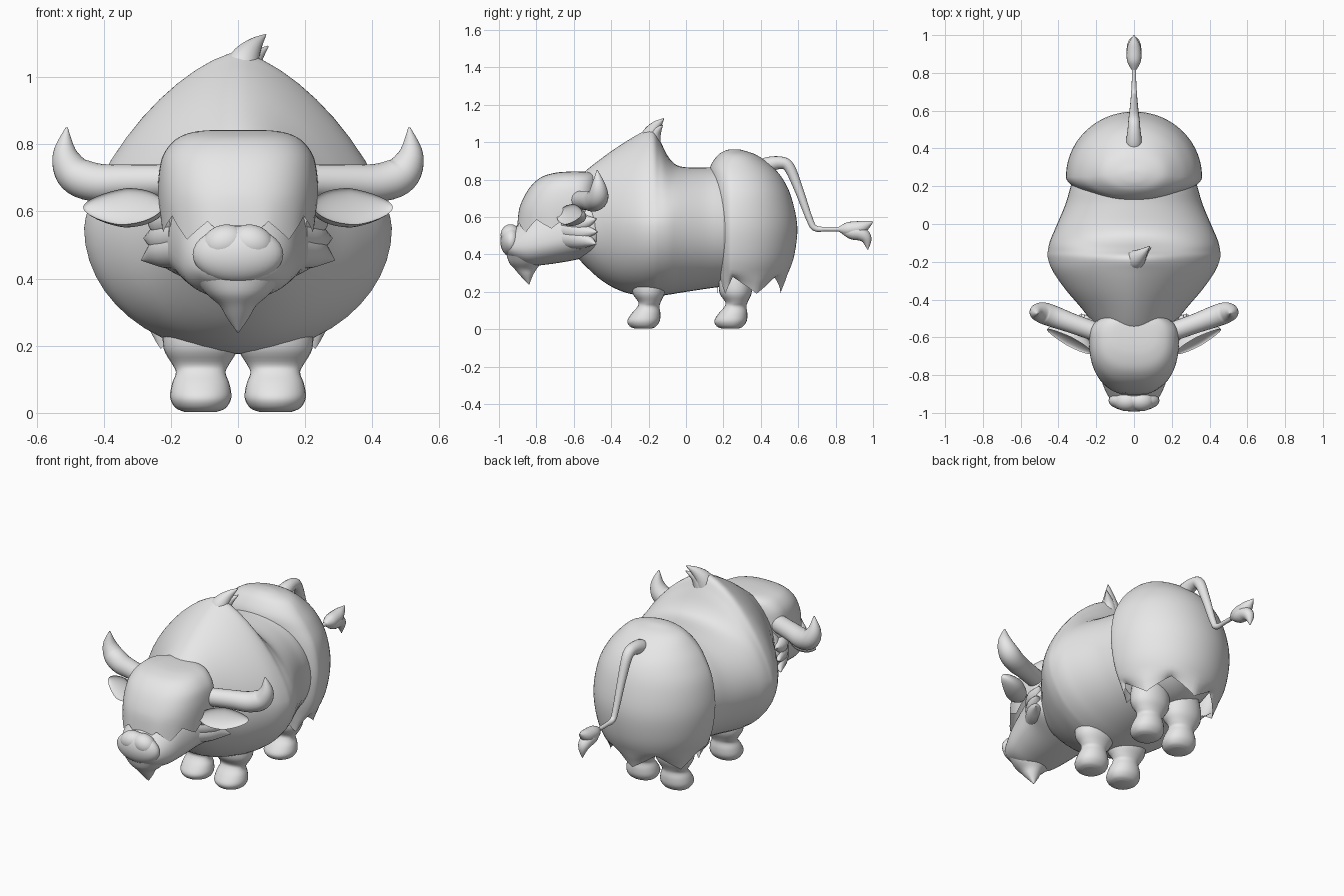
import bpy, bmesh, math
from mathutils import Vector, Matrix

if "Cube" in bpy.data.objects:
    bpy.data.objects.remove(bpy.data.objects["Cube"])

hide = bpy.data.materials.new("light_grey")
hide.diffuse_color = (0.8, 0.8, 0.8, 1)
hide.use_nodes = True
hide.node_tree.nodes["Principled BSDF"].inputs["Base Color"].default_value = hide.diffuse_color


def finish(name, bm, mirror=False, angle=50):
    bmesh.ops.recalc_face_normals(bm, faces=bm.faces)
    me = bpy.data.meshes.new(name)
    bm.to_mesh(me)
    bm.free()
    me.materials.append(hide)
    ob = bpy.data.objects.new(name, me)
    bpy.context.collection.objects.link(ob)
    if mirror:
        ob.modifiers.new("mirror", 'MIRROR').use_mirror_merge = False
    bpy.ops.object.select_all(action='DESELECT')
    ob.select_set(True)
    bpy.context.view_layer.objects.active = ob
    bpy.ops.object.shade_smooth_by_angle(angle=math.radians(angle))
    return ob


def smooth_rows(rows, k=4):
    """Catmull-Rom interpolation between rows of numbers."""
    out = []
    for i in range(len(rows) - 1):
        a, b, c, d = (rows[max(i - 1, 0)], rows[i], rows[i + 1], rows[min(i + 2, len(rows) - 1)])
        for j in range(k):
            t = j / k
            out.append([q + 0.5 * t * (r - p + t * (2 * p - 5 * q + 4 * r - s + t * (3 * (q - r) + s - p)))
                        for p, q, r, s in zip(a, b, c, d)])
    return out + [list(rows[-1])]


def skin(bm, rings, caps=(True, True)):
    vs = [[bm.verts.new(p) for p in ring] for ring in rings]
    n = len(vs[0])
    for a, b in zip(vs, vs[1:]):
        for i in range(n):
            bm.faces.new((a[i], a[(i + 1) % n], b[(i + 1) % n], b[i]))
    if caps[0]:
        bm.faces.new(vs[0])
    if caps[1]:
        bm.faces.new(vs[-1])


def spow(v, e):
    return math.copysign(abs(v) ** e, v)


def loft_y(name, rows, p_bot=2.0, n=48):
    """Rows: y, half width, bottom z, widest z, top z, roundness of the top."""
    rings = []
    for y, w, lo, mid, hi, p_top in smooth_rows(rows):
        ring = []
        for i in range(n):
            a = 2 * math.pi * i / n
            s, c = math.sin(a), math.cos(a)
            e = 2 / (p_top if s > 0 else p_bot)
            ring.append((w * spow(c, e), y, mid + (hi - mid if s > 0 else mid - lo) * spow(s, e)))
        rings.append(ring)
    bm = bmesh.new()
    skin(bm, rings)
    return finish(name, bm)


def stack_z(name, rows, p=2.0, n=48, edge=None, cx=0.0, mirror=False, k=4):
    """Rows from the top down: z, centre y, front radius, back radius, half width."""
    rings, rows_s = [], smooth_rows(rows, k)
    for r, (z, cy, f, b, w) in enumerate(rows_s):
        t = max(0, (r - (len(rows_s) - 1 - k)) / k)
        ring = []
        for i in range(n):
            a = 2 * math.pi * i / n
            s, c = math.sin(a), math.cos(a)
            dz = t * edge(s, i) if edge else 0
            ring.append((cx + w * spow(c, 2 / p), cy + (b if s > 0 else f) * spow(s, 2 / p), z + dz))
        rings.append(ring)
    bm = bmesh.new()
    skin(bm, rings, (True, edge is None))
    return finish(name, bm, mirror)


def tube(name, pts, mirror=False, n=16, k=5):
    """Points: x, y, z, radius."""
    rows = smooth_rows(pts, k)
    pos = [Vector(r[:3]) for r in rows]
    rings, side = [], None
    for i, r in enumerate(rows):
        t = (pos[min(i + 1, len(pos) - 1)] - pos[max(i - 1, 0)]).normalized()
        if side is None:
            side = t.cross(Vector((0, 0, 1)) if abs(t.z) < 0.8 else Vector((0, 1, 0)))
        side = (side - t * side.dot(t)).normalized()
        up = t.cross(side)
        rad = max(r[3], 0.002)
        rings.append([pos[i] + rad * (side * math.cos(2 * math.pi * j / n)
                                      + up * math.sin(2 * math.pi * j / n)) for j in range(n)])
    bm = bmesh.new()
    skin(bm, rings)
    return finish(name, bm, mirror)


def ball(name, loc, size, rot=(0, 0, 0), mirror=False, cup=False):
    bm = bmesh.new()
    bmesh.ops.create_uvsphere(bm, u_segments=32, v_segments=16, radius=1)
    for v in bm.verts:
        if cup:                     # leaf outline with a hollow front side
            v.co.z *= 1 - 0.3 * max(0, v.co.x)
            if v.co.y < 0:
                v.co.y *= -0.3
        v.co = Vector([a * b for a, b in zip(v.co, size)])
    m = Matrix.Translation(loc)
    for ang, ax in zip(rot, 'XYZ'):
        m = m @ Matrix.Rotation(math.radians(ang), 4, ax)
    bm.transform(m)
    return finish(name, bm, mirror)


def zigzag(i, period):
    return abs((i % period) / period * 2 - 1) * 2 - 1


# Humped front body, running back inside the rump
loft_y("body", [
    (-0.62, .15, .43, .56, .76, 2), (-0.55, .20, .35, .55, .835, 1.9), (-0.45, .275, .26, .55, .915, 1.75),
    (-0.35, .36, .205, .55, .985, 1.65), (-0.25, .43, .18, .55, 1.045, 1.55),
    (-0.18, .456, .175, .55, 1.075, 1.48), (-0.14, .456, .178, .55, 1.01, 1.58),
    (-0.09, .445, .185, .55, .915, 1.85), (-0.03, .42, .195, .55, .87, 2.05), (0.10, .365, .215, .54, .865, 2),
    (0.20, .335, .23, .54, .865, 2), (0.35, .29, .26, .54, .82, 2), (0.50, .16, .34, .54, .70, 2)])

# Rump shell with a ragged lower edge
stack_z("rump", [
    (.962, .26, .02, .02, .03), (.955, .26, .05, .05, .08), (.93, .26, .09, .12, .165), (.87, .25, .12, .21, .235),
    (.80, .25, .125, .27, .29), (.70, .25, .12, .315, .338), (.55, .25, .11, .345, .36),
    (.40, .25, .10, .33, .342), (.30, .25, .09, .295, .305), (.245, .25, .08, .255, .265)],
    n=84, edge=lambda s, i: 0.045 * zigzag(i, 14) - 0.01)

# Tuft curling off the hump
tube("hump_tuft", [(.0, -.20, .98, .06), (.015, -.185, 1.04, .05), (.045, -.155, 1.09, .027),
                   (.083, -.118, 1.127, .002)])
tube("hump_tuft_small", [(.025, -.18, 1.0, .045), (.045, -.16, 1.05, .028), (.09, -.125, 1.092, .002)])

# Face, jaw and beard
loft_y("face", [
    (-0.965, .085, .405, .45, .50, 2), (-0.93, .125, .375, .44, .53, 2), (-0.85, .165, .34, .45, .61, 2),
    (-0.75, .19, .345, .47, .70, 2), (-0.62, .22, .365, .50, .76, 2), (-0.53, .258, .385, .50, .76, 2),
    (-0.48, .25, .40, .50, .73, 2), (-0.44, .18, .43, .50, .68, 2)], p_bot=2.2)
stack_z("beard", [(.40, -.87, .09, .11, .13), (.355, -.865, .08, .09, .095), (.32, -.86, .055, .06, .055),
                  (.285, -.85, .035, .03, .034), (.24, -.84, .003, .003, .003)])

# Nose with two softly raised upper lobes
ball("nose", (0, -.935, .472), (.135, .058, .085))
ball("nose_lobe", (.04, -.938, .505), (.068, .053, .055), (0, 15, 0), mirror=True)

# Hair cap over the forehead, fringe rising to the back
stack_z("hair_cap", [
    (.842, -.60, .04, .06, .08), (.836, -.60, .10, .10, .135), (.815, -.60, .17, .125, .185),
    (.77, -.60, .225, .13, .222), (.71, -.60, .265, .13, .236), (.64, -.60, .293, .13, .238),
    (.56, -.60, .305, .12, .232)],
    p=2.5, n=80, edge=lambda s, i: 0.03 * zigzag(i, 8) + 0.045 * (s + 0.5))

# Cheek tufts
for k, (zr, tip) in enumerate([(.49, (.287, -.48, .455)), (.53, (.28, -.475, .52)), (.58, (.262, -.48, .59))]):
    tube("cheek_tuft_%d" % (k + 1), [(.16, -.63, zr, .06), (.222, -.55, zr - .01, .05), (*tip, .002)],
         mirror=True, k=4)

# Horns and cupped ears
tube("horn", [(.19, -.575, .69, .05), (.33, -.525, .688, .052), (.42, -.492, .686, .057),
              (.485, -.47, .71, .056), (.515, -.468, .77, .038), (.510, -.475, .85, .003)], mirror=True, n=24)
ball("ear", (.342, -.622, .615), (.135, .075, .06), (-22, -11, 26), mirror=True, cup=True)

# Legs flowing into wide hooves that slope to the front
for name, y in (("front_leg", -.20), ("hind_leg", .265)):
    stack_z(name, [
        (.32, y, .08, .08, .10), (.25, y, .09, .09, .112), (.19, y, .084, .085, .11),
        (.145, y, .055, .065, .085), (.12, y - .01, .05, .068, .074), (.085, y - .015, .075, .078, .086),
        (.045, y - .02, .094, .08, .091), (.015, y - .02, .08, .06, .075), (.003, y - .02, .05, .035, .048)],
        p=2.1, n=28, cx=.111, mirror=True)

# Tail and its split tip
tube("tail", [(0, .38, .85, .035), (0, .43, .876, .042), (0, .50, .89, .034), (0, .55, .868, .03),
              (0, .60, .755, .024), (0, .66, .59, .018), (0, .69, .54, .016), (0, .75, .535, .012),
              (0, .84, .535, .012)])
tube("tail_tip_upper", [(0, .81, .535, .008), (0, .86, .535, .036), (0, .92, .54, .038), (0, .96, .555, .027),
                        (0, 1.0, .575, .002)])
tube("tail_tip_lower", [(0, .82, .53, .008), (0, .88, .52, .037), (0, .935, .51, .038), (0, .965, .48, .028),
                        (0, .972, .425, .002)])
